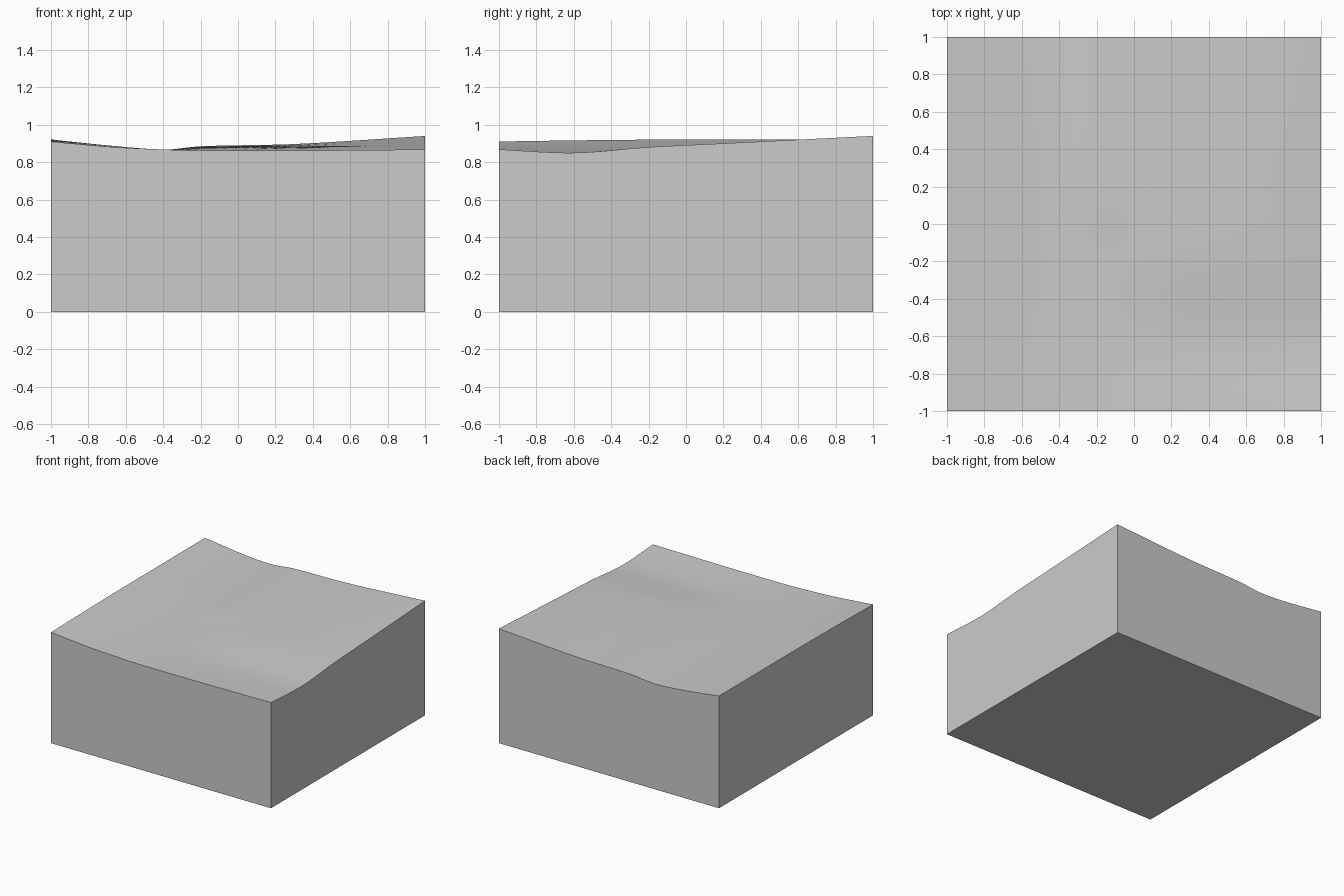
import bpy, bmesh, math

if "Cube" in bpy.data.objects:
    bpy.data.objects.remove(bpy.data.objects["Cube"])

# Terrain control heights: rows along y, columns along x
XS = [-1, -0.65, -0.4, -0.2, 0.3, 1]
YS = [-1, -0.6, -0.2, 0.2, 1]
H = [
    [.910, .880, .868, .862, .862, .868],
    [.916, .882, .867, .857, .851, .850],
    [.920, .885, .866, .862, .877, .880],
    [.921, .885, .866, .876, .886, .900],
    [.922, .880, .866, .885, .897, .940],
]


def smooth(ks, vs, t):
    """Cubic Hermite interpolation through uneven knots."""
    n = len(ks)
    i = max(k for k in range(n - 1) if ks[k] <= t + 1e-9)

    def slope(k):
        a, b = max(k - 1, 0), min(k + 1, n - 1)
        return (vs[b] - vs[a]) / (ks[b] - ks[a])

    d = ks[i + 1] - ks[i]
    u = (t - ks[i]) / d
    return ((2*u**3 - 3*u**2 + 1) * vs[i] + (u**3 - 2*u**2 + u) * d * slope(i)
            + (3*u**2 - 2*u**3) * vs[i + 1] + (u**3 - u**2) * d * slope(i + 1))


def height(x, y):
    return smooth(YS, [smooth(XS, row, x) for row in H], y)


# Rolling top surface
N = 40
bm = bmesh.new()
bmesh.ops.create_grid(bm, x_segments=N, y_segments=N, size=1)
for v in bm.verts:
    x, y = (max(-1, min(1, c)) for c in v.co.xy)
    v.co.z = height(x, y)

# Straight side walls dropped to the ground, closed with a flat base
rim = [e for e in bm.edges if e.is_boundary]
skirt = bmesh.ops.extrude_edge_only(bm, edges=rim)["geom"]
for g in skirt:
    if isinstance(g, bmesh.types.BMVert):
        g.co.z = 0
base = [g for g in skirt if isinstance(g, bmesh.types.BMEdge)
        and all(v.co.z == 0 for v in g.verts)]
bmesh.ops.contextual_create(bm, geom=base)
bmesh.ops.recalc_face_normals(bm, faces=bm.faces)

mesh = bpy.data.meshes.new("terrain_block")
bm.to_mesh(mesh)
bm.free()
block = bpy.data.objects.new("terrain_block", mesh)
bpy.context.collection.objects.link(block)
bpy.context.view_layer.objects.active = block
block.select_set(True)
bpy.ops.object.shade_smooth_by_angle(angle=math.radians(30))
